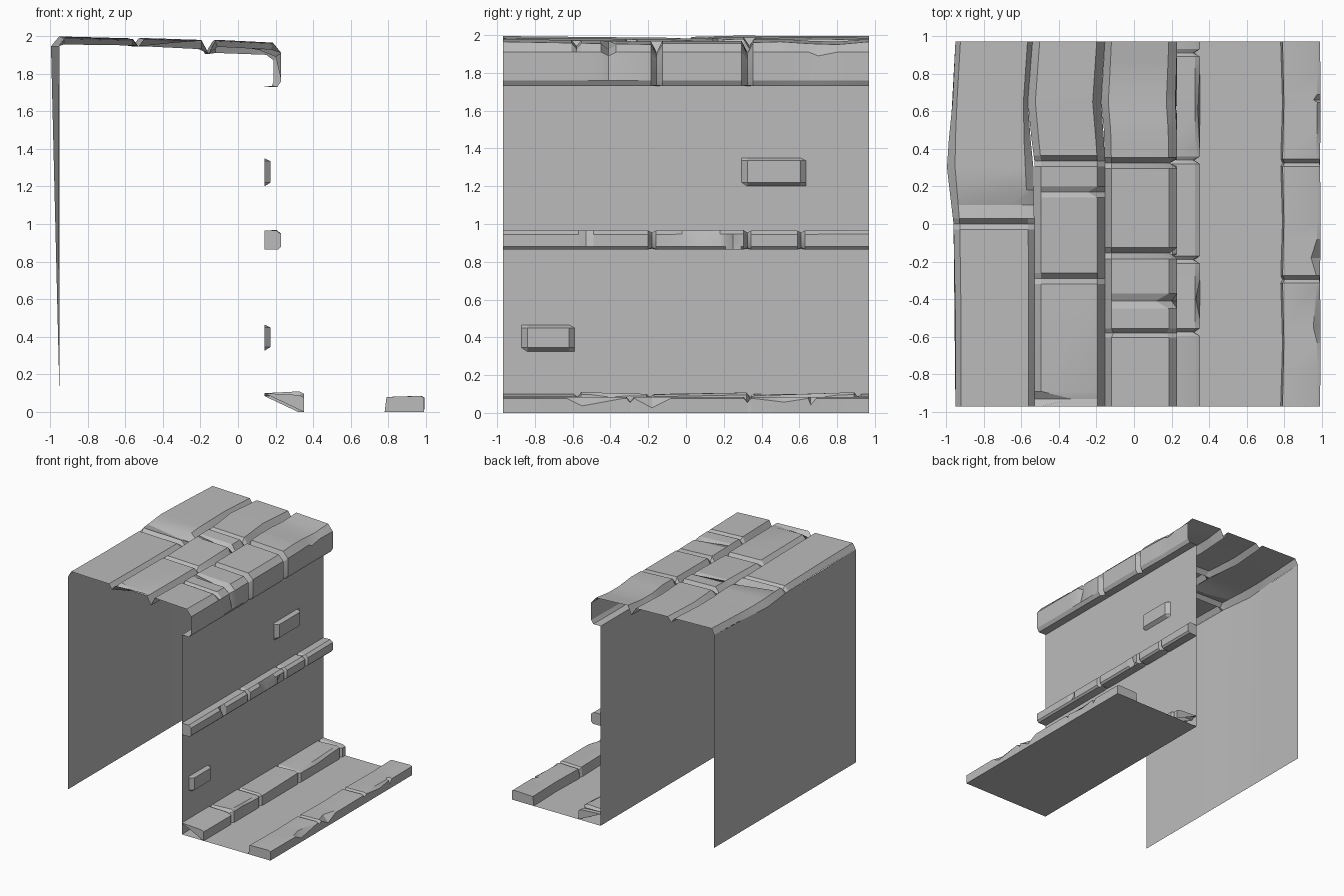
import bpy, bmesh, math

cube = bpy.data.objects.get("Cube")
if cube:
    bpy.data.objects.remove(cube, do_unlink=True)

stone = bpy.data.materials.new("grey_stone")
stone.use_nodes = True
GREY = (0.5, 0.5, 0.5, 1)
stone.diffuse_color = GREY
stone.node_tree.nodes["Principled BSDF"].inputs["Base Color"].default_value = GREY

END = 0.97  # half length of the section along y


def loft(name, rows, capped=False):
    """Skin a sheet through rows of points, ordered by rising y."""
    bm = bmesh.new()
    grid = [[bm.verts.new(p) for p in row] for row in rows]
    for a, b in zip(grid, grid[1:]):
        for j in range(len(a) - 1):
            bm.faces.new((a[j], a[j + 1], b[j + 1], b[j]))
    if capped:
        bm.faces.new(list(reversed(grid[0])))
        bm.faces.new(grid[-1])
    mesh = bpy.data.meshes.new(name)
    bm.to_mesh(mesh)
    bm.free()
    mesh.materials.append(stone)
    ob = bpy.data.objects.new(name, mesh)
    bpy.context.collection.objects.link(ob)
    bpy.ops.object.select_all(action='DESELECT')
    ob.select_set(True)
    bpy.context.view_layer.objects.active = ob
    bpy.ops.object.shade_smooth_by_angle(angle=math.radians(25))
    return ob


def blend(stations, y):
    """Left shift, right shift and lift at y."""
    for a, b in zip(stations, stations[1:]):
        if y <= b[0]:
            t = (y - a[0]) / (b[0] - a[0])
            return [p + (q - p) * t for p, q in zip(a[1:], b[1:])]
    return stations[-1][1:]


def piece(name, profile, stations, low=None, bevel=0.03, chips=(), capped=False):
    """Sweep an xz profile along y; ends inside the section are bevelled to low.
    Each chip is (y, half width, point index, dx, dz)."""
    y0, y1 = stations[0][0], stations[-1][0]
    in0 = bevel if low and y0 > -END else 0
    in1 = bevel if low and y1 < END else 0
    ys = {y0 + in0, y1 - in1} | {s[0] for s in stations[1:-1]}
    for y, w, *_ in chips:
        ys |= {y - w, y, y + w}
    ys = sorted(y for y in ys if y0 + in0 <= y <= y1 - in1)

    def row(y, prof, solid):
        left, right, lift = blend(stations, y)
        n = len(prof) - 1
        pts = []
        for i, (x, z) in enumerate(prof):
            x += left + (right - left) * i / n
            if solid and i in (1, 2):
                z += lift
            for cy, w, ci, dx, dz in chips:
                if solid and ci == i and abs(cy - y) < 0.001:
                    x, z = x + dx, z + dz
            pts.append((x, y, z))
        return pts

    rows = [row(y, profile, True) for y in ys]
    if in0:
        rows.insert(0, row(y0, low, False))
    if in1:
        rows.append(row(y1, low, False))
    return loft(name, rows, capped)


def straight(y0, y1, lift0=0, lift1=0):
    return [(y0, 0, 0, lift0), (y1, 0, 0, lift1)]


# Plain wall and floor sheets
full = straight(-END, END)
piece("front_wall", [(.14, 1.73), (.14, 0)], full)
piece("floor", [(.14, 0), (.99, 0)], full)
piece("rear_wall", [(-.95, .1), (-.95, 1.945)],
      [(-END, 0, 0, 0), (0, 0, -.01, 0), (.3, 0, -.045, 0), (.6, 0, -.02, 0), (END, 0, 0, 0)])

# Rear row of top stones
rear = [(-.95, 1.945), (-.92, 1.995), (-.56, 1.985), (-.53, 1.945)]
rear_low = [(-.95, 1.945), (-.92, 1.955), (-.56, 1.95), (-.53, 1.945)]
piece("rear_top_stone_1", rear, [(-END, 0, 0, 0), (-.5, 0, 0, -.005), (0, -.01, 0, -.01)], rear_low)
piece("rear_top_stone_2", rear,
      [(0, -.01, 0, -.005), (.3, -.045, -.005, .003), (.45, -.035, -.02, 0),
       (.65, -.015, -.035, 0), (END, 0, -.01, 0)],
      rear_low, chips=[(.1, .08, 2, -.09, -.03)])

# Middle row of top stones
mid = [(-.53, 1.945), (-.495, 1.985), (-.195, 1.975), (-.155, 1.905)]
mid_low = [(-.53, 1.945), (-.495, 1.945), (-.195, 1.93), (-.155, 1.905)]
piece("middle_top_stone_1", mid, straight(-END, -.29, 0, -.005), mid_low,
      chips=[(-.93, .04, 1, .16, -.02)])
piece("middle_top_stone_2", mid, straight(-.29, .335, -.01, .005), mid_low,
      chips=[(.17, .03, 2, -.05, -.03)])
piece("middle_top_stone_3", mid,
      [(.335, 0, 0, 0), (.45, -.015, -.005, 0), (.65, -.035, -.02, .005), (END, -.01, 0, 0)], mid_low)

# Front row of top stones with the overhanging lip
lip = [(-.155, 1.905), (-.12, 1.97), (.185, 1.955), (.23, 1.91), (.23, 1.76), (.21, 1.73), (.14, 1.73)]
lip_low = [(-.155, 1.905), (-.12, 1.91), (.15, 1.9), (.19, 1.87), (.19, 1.76), (.18, 1.735), (.14, 1.73)]
piece("lip_stone_1", lip, straight(-END, -.155, .01, -.005), lip_low,
      chips=[(-.58, .025, 1, .01, -.03), (-.58, .025, 2, -.01, -.03),
             (-.41, .04, 2, -.07, -.03), (-.41, .04, 3, -.03, -.02)])
piece("lip_stone_2", lip, straight(-.155, .325), lip_low)
piece("lip_stone_3", lip,
      [(.325, 0, 0, .005), (.5, -.005, 0, .01), (.65, -.02, 0, 0), (.8, -.01, 0, -.005), (END, 0, 0, .01)],
      lip_low, chips=[(.7, .15, 3, 0, -.02)])

# Narrow ledge across the front wall
ledge = [(.14, .965), (.205, .965), (.23, .945), (.23, .88), (.215, .865), (.14, .865)]
ledge_low = [(.14, .955), (.18, .955), (.19, .94), (.19, .89), (.18, .875), (.14, .87)]
for i, (y0, y1, chips) in enumerate([
        (-END, -.18, [(-.53, .04, 2, -.03, -.01)]),
        (-.18, .325, [(.08, .1, 2, -.03, -.02), (.25, .04, 3, -.03, 0)]),
        (.325, .61, []),
        (.61, END, [])]):
    piece(f"ledge_stone_{i + 1}", ledge, straight(y0, y1, 0, .003 * (i % 2)),
          ledge_low, .02, chips, True)

# Raised bricks on the front wall
for i, (y0, y1, z0, z1) in enumerate([(.295, .635, 1.2, 1.35), (-.87, -.59, .325, .465)]):
    brick = [(.14, z1), (.172, z1 - .015), (.172, z0 + .02), (.14, z0)]
    piece(f"wall_brick_{i + 1}", brick, straight(y0, y1), [(.14, z) for x, z in brick])

# Kerb at the foot of the wall
inner = [(.14, .1), (.325, .1), (.35, .088), (.35, 0)]
inner_low = [(.14, .085), (.3, .085), (.315, .08), (.32, 0)]
for i, (y0, y1, lift0, lift1, chips) in enumerate([
        (-END, -.575, -.01, -.012, []),
        (-.575, -.19, .01, 0, [(-.4, .1, 2, -.02, -.01)]),
        (-.19, .34, -.003, .008, []),
        (.34, .91, -.01, .01, [(.6, .2, 2, -.01, -.02)]),
        (.91, END, -.01, -.01, [])]):
    piece(f"inner_kerb_stone_{i + 1}", inner, straight(y0, y1, lift0, lift1),
          inner_low, .02, chips, True)

# Kerb on the outer side of the floor
outer = [(.78, 0), (.79, .08), (.97, .085), (.99, .077), (.99, 0)]
outer_low = [(.79, 0), (.8, .06), (.96, .06), (.985, .055), (.99, 0)]
for i, (y0, y1, chips) in enumerate([
        (-END, -.295, [(-.55, .22, 2, -.02, 0), (-.55, .22, 3, 0, -.04)]),
        (-.295, .325, [(-.18, .1, 2, -.03, 0), (-.18, .1, 3, 0, -.05)]),
        (.325, END, [(.52, .17, 3, 0, -.02), (.66, .14, 2, -.02, 0), (.66, .14, 3, 0, -.035)])]):
    piece(f"outer_kerb_stone_{i + 1}", outer,
          [(y0, 0, 0, 0), ((y0 + y1) / 2, .01, 0, 0), (y1, 0, 0, 0)],
          outer_low, .02, chips, True)
